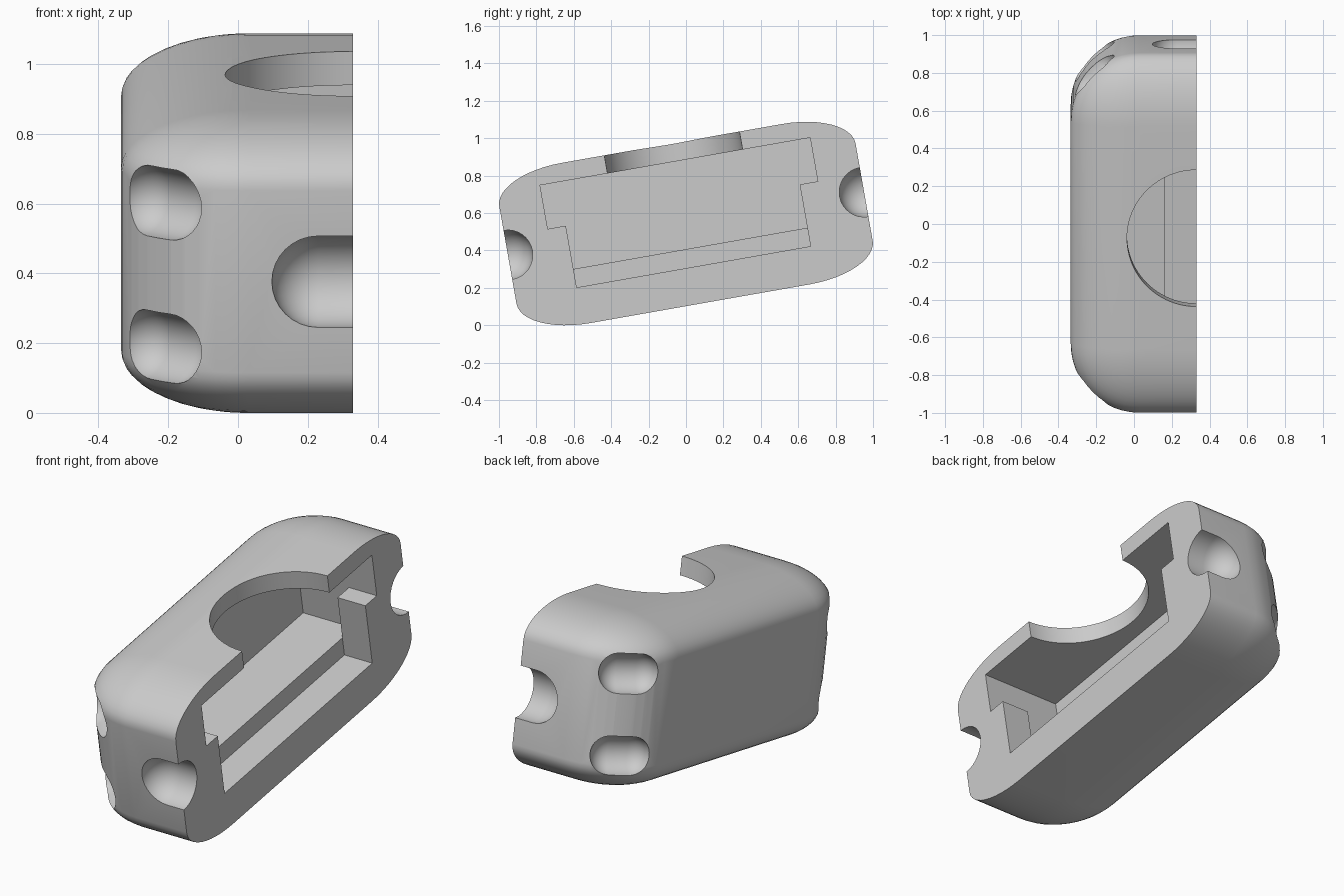
import bpy, bmesh, math
from mathutils import Matrix, Vector

if "Cube" in bpy.data.objects:
    bpy.data.objects.remove(bpy.data.objects["Cube"])

CUT_X = 0.33            # flat open side
HALF_Y, HALF_Z = 0.967, 0.435
RX, RY, RZ = 0.365, 0.37, 0.17   # corner rounding
LEFT = -0.335

grey = bpy.data.materials.new("plain_grey")
grey.use_nodes = True
colour = (0.6, 0.6, 0.6, 1)
grey.diffuse_color = colour
grey.node_tree.nodes["Principled BSDF"].inputs["Base Color"].default_value = colour


def ball_points(segments=32, rings=16):
    bm = bmesh.new()
    bmesh.ops.create_uvsphere(bm, u_segments=segments, v_segments=rings, radius=1)
    points = [v.co.copy() for v in bm.verts]
    bm.free()
    return points


def make_object(name, bm):
    mesh = bpy.data.meshes.new(name)
    bm.to_mesh(mesh)
    bm.free()
    mesh.materials.append(grey)
    obj = bpy.data.objects.new(name, mesh)
    bpy.context.collection.objects.link(obj)
    return obj


def hull(name, points):
    bm = bmesh.new()
    for p in points:
        bm.verts.new(p)
    bmesh.ops.remove_doubles(bm, verts=bm.verts, dist=1e-5)
    result = bmesh.ops.convex_hull(bm, input=bm.verts)
    loose = {g for g in result["geom_interior"] if isinstance(g, bmesh.types.BMVert)}
    bmesh.ops.delete(bm, geom=list(loose), context="VERTS")
    bmesh.ops.dissolve_limit(bm, angle_limit=0.002, verts=bm.verts, edges=bm.edges)
    bmesh.ops.recalc_face_normals(bm, faces=bm.faces)
    return make_object(name, bm)


def box(name, low, high):
    return hull(name, [(x, y, z) for x in (low[0], high[0])
                       for y in (low[1], high[1]) for z in (low[2], high[2])])


def capsule(name, a, b, radius):
    return hull(name, [Vector(c) + p * radius for c in (a, b) for p in ball_points()])


def cylinder(name, centre, radius, depth):
    bm = bmesh.new()
    bmesh.ops.create_cone(bm, cap_ends=True, segments=96, radius1=radius, radius2=radius,
                          depth=depth, matrix=Matrix.Translation(centre))
    return make_object(name, bm)


# Rounded half shell, flat at the cut side
shell = []
for sy in (-1, 1):
    for sz in (-1, 1):
        for p in ball_points(48, 24):
            y = sy * (HALF_Y - RY) + p.y * RY
            z = sz * (HALF_Z - RZ) + p.z * RZ
            if p.x < 1e-5:
                shell.append((LEFT + RX + p.x * RX, y, z))
            if abs(p.x) < 1e-5:
                shell.append((CUT_X, y, z))
body = hull("half_case_body", shell)

# Inner cavity: upper chamber, rear chamber, and a deeper slot by the cut
cutters = [
    box("upper_chamber", (-0.135, -0.733, 0.1), (0.6, 0.733, 0.337)),
    box("rear_chamber", (-0.135, -0.733, -0.135), (0.165, 0.733, 0.2)),
    box("deep_slot", (0.165, -0.635, -0.235), (0.6, 0.635, 0.2)),
    cylinder("round_window", (CUT_X, 0, 0.45), 0.367, 0.4),
]
# Finger grooves on the ends and dimples on the corners
for s in (-1, 1):
    cutters.append(capsule("end_groove", (0.23, s * HALF_Y, 0), (0.6, s * HALF_Y, 0), 0.133))
    centre = Vector((LEFT + RX, s * (HALF_Y - RY), 0)) + Vector((-1, s, 0)).normalized() * RX
    along = Vector((1, s, 0)).normalized() * 0.05
    for z in (-0.21, 0.21):
        mid = centre + Vector((0, 0, z))
        cutters.append(capsule("corner_dimple", mid - along, mid + along, 0.102))

bpy.context.view_layer.objects.active = body
for cutter in cutters:
    cutter.hide_render = True
    mod = body.modifiers.new("cut", "BOOLEAN")
    mod.operation = "DIFFERENCE"
    mod.solver = "EXACT"
    mod.object = cutter
    bpy.ops.object.modifier_apply(modifier=mod.name)
for cutter in cutters:
    bpy.data.objects.remove(cutter)

# Lean the case back and stand it on the floor
body.data.transform(Matrix.Rotation(math.radians(10), 4, "X"))
lowest = min(v.co.z for v in body.data.vertices)
body.data.transform(Matrix.Translation((0, 0, -lowest)))

bpy.ops.object.select_all(action="DESELECT")
body.select_set(True)
bpy.ops.object.shade_smooth_by_angle(angle=math.radians(30))
